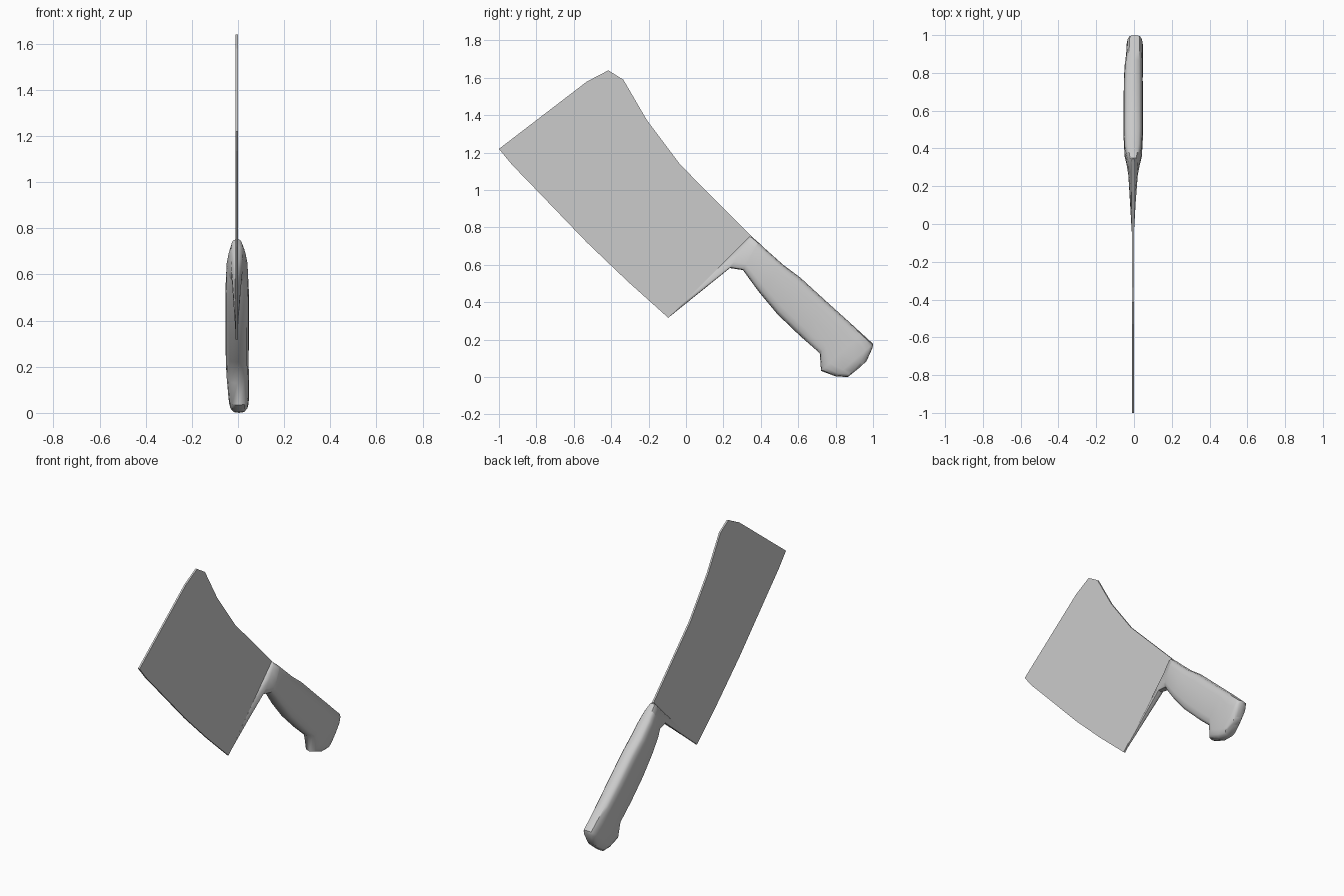
import bpy, bmesh, math
from mathutils import Vector

if "Cube" in bpy.data.objects:
    bpy.data.objects.remove(bpy.data.objects["Cube"])


def finish(name, bm, smooth_angle=None):
    bmesh.ops.recalc_face_normals(bm, faces=bm.faces)
    mesh = bpy.data.meshes.new(name)
    bm.to_mesh(mesh)
    bm.free()
    obj = bpy.data.objects.new(name, mesh)
    bpy.context.collection.objects.link(obj)
    if smooth_angle:
        bpy.ops.object.select_all(action='DESELECT')
        obj.select_set(True)
        bpy.context.view_layer.objects.active = obj
        bpy.ops.object.shade_smooth_by_angle(angle=math.radians(smooth_angle))
    return obj


def loft(name, sections, sides=16, power=0.55):
    """Skin rounded-box rings; each section is (top yz, bottom yz, centre x, half width)."""
    bm = bmesh.new()
    rings = []
    for top, bottom, cx, hw in sections:
        top, bottom = Vector(top), Vector(bottom)
        mid, half = (top + bottom) / 2, (top - bottom) / 2
        ring = []
        for i in range(sides):
            a = math.tau * i / sides
            c, s = math.cos(a), math.sin(a)
            u = math.copysign(abs(c) ** power, c)
            w = math.copysign(abs(s) ** power, s)
            p = mid + half * u
            ring.append(bm.verts.new((cx + hw * w, p.x, p.y)))
        rings.append(ring)
    for a, b in zip(rings, rings[1:]):
        for i in range(sides):
            j = (i + 1) % sides
            bm.faces.new((a[i], a[j], b[j], b[i]))
    bm.faces.new(rings[0])
    bm.faces.new(rings[-1])
    return finish(name, bm, 45)


# Blade: thin slab with a curved edge, dropped spine and rounded tip
BLADE_X, BLADE_T = -0.006, 0.011
outline = [(-1.0, 1.22), (-0.53, 1.58), (-0.415, 1.64), (-0.335, 1.59),
           (-0.21, 1.375), (-0.03, 1.135), (0.345, 0.757), (-0.095, 0.317),
           (-0.31, 0.51), (-0.53, 0.72), (-0.78, 0.98), (-0.93, 1.135)]
bm = bmesh.new()
face = bm.faces.new([bm.verts.new((BLADE_X - BLADE_T / 2, y, z)) for y, z in outline])
ext = bmesh.ops.extrude_face_region(bm, geom=[face])
bmesh.ops.translate(bm, vec=(BLADE_T, 0, 0),
                    verts=[v for v in ext['geom'] if isinstance(v, bmesh.types.BMVert)])
finish("blade", bm)

# Bolster: flares from the thin blade heel to the handle
loft("bolster", [
    ((0.345, 0.757), (-0.095, 0.317), BLADE_X, 0.006),
    ((0.350, 0.752), (0.235, 0.583), -0.005, 0.026),
    ((0.385, 0.722), (0.305, 0.572), -0.004, 0.038),
])

# Handle: grip with a hooked, rounded butt
loft("handle", [
    ((0.385, 0.722), (0.305, 0.572), -0.004, 0.038),
    ((0.430, 0.680), (0.335, 0.530), -0.004, 0.047),
    ((0.520, 0.600), (0.390, 0.455), -0.004, 0.051),
    ((0.610, 0.533), (0.490, 0.335), -0.004, 0.051),
    ((0.750, 0.405), (0.610, 0.220), -0.004, 0.051),
    ((0.870, 0.297), (0.715, 0.128), -0.003, 0.049),
    ((0.940, 0.233), (0.722, 0.033), 0.002, 0.046),
    ((1.000, 0.178), (0.800, 0.004), 0.004, 0.044),
    ((0.998, 0.158), (0.865, 0.000), 0.004, 0.038),
    ((0.965, 0.085), (0.925, 0.048), 0.004, 0.024),
])
